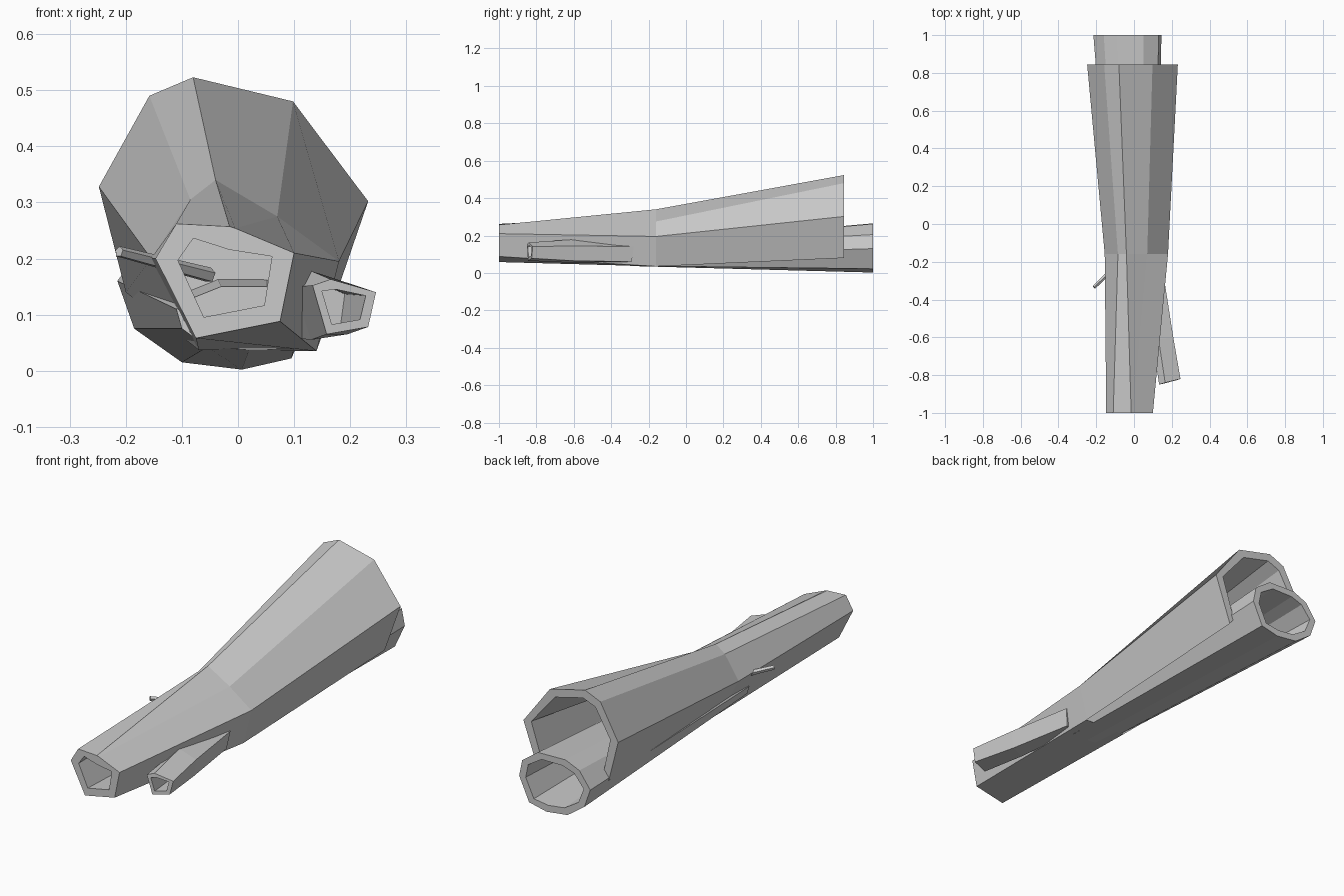
import bpy, bmesh
from mathutils import Vector

if "Cube" in bpy.data.objects:
    bpy.data.objects.remove(bpy.data.objects["Cube"])


def shell(name, rings, wall, cap, open_side=None):
    """Hollow faceted log: rings of 3D points, walls inset toward each ring centre.
    cap = ring index where the bore is plugged, open_side = (segment, side) left open."""
    bm = bmesh.new()
    n = len(rings[0])
    outer, inner = [], []
    for ring in rings:
        pts = [Vector(p) for p in ring]
        c = sum(pts, Vector()) / n
        outer.append([bm.verts.new(p) for p in pts])
        inner.append([bm.verts.new(p + (c - p).normalized() * min(wall, (c - p).length * 0.6))
                      for p in pts])
    last = len(rings) - 1
    for s in range(last):
        for i in range(n):
            j = (i + 1) % n
            if (s, i) == open_side:
                # close the wall edges along the split
                for k in (i, j):
                    bm.faces.new((outer[s][k], outer[s + 1][k], inner[s + 1][k], inner[s][k]))
                continue
            bm.faces.new((outer[s][i], outer[s][j], outer[s + 1][j], outer[s + 1][i]))
            bm.faces.new((inner[s][j], inner[s][i], inner[s + 1][i], inner[s + 1][j]))
    for r in (0, last):
        for i in range(n):
            j = (i + 1) % n
            if open_side and r == last and i == open_side[1]:
                continue
            bm.faces.new((outer[r][i], inner[r][i], inner[r][j], outer[r][j]))
    bm.faces.new(inner[cap])
    bmesh.ops.recalc_face_normals(bm, faces=bm.faces)
    me = bpy.data.meshes.new(name)
    bm.to_mesh(me)
    bm.free()
    ob = bpy.data.objects.new(name, me)
    bpy.context.collection.objects.link(ob)
    return ob


def at(y, pts):
    return [(x, y, z) for x, z in pts]


# main trunk, narrow at the front and flaring up at the back
front = [(-.075, .058), (.075, .088), (.10, .21), (-.005, .254), (-.015, .257),
         (-.11, .262), (-.147, .20)]
middle = [(-.07, .037), (.14, .035), (.18, .195), (.07, .275), (-.04, .34),
          (-.085, .305), (-.155, .20)]
back = [(-.2, .14), (.152, .08), (.232, .302), (.098, .48), (-.08, .523),
        (-.158, .49), (-.248, .328)]
shell("main_trunk", [at(-1, front), at(-.16, middle), at(.845, back)], .04, 1, (1, 0))

# lower trunk, opening at the back and running into the main trunk
low_back = [(.007, .002), (.095, .022), (.145, .13), (.13, .205), (.05, .262),
            (-.09, .265), (-.16, .235), (-.215, .16), (-.185, .075), (-.10, .015)]
low_front = [(.02, .037), (.10, .038), (.125, .09), (.11, .13), (.05, .15),
             (-.03, .15), (-.08, .13), (-.11, .11), (-.10, .075), (-.055, .042)]
shell("lower_trunk", [at(-.3, low_front), at(1, low_back)], .033, 0)

# broken side branch on the right
tip = [(.158, -.845, .065), (.232, -.825, .078), (.246, -.82, .14),
       (.165, -.84, .163), (.133, -.85, .152)]
mid = [(.13, -.62, .055), (.195, -.60, .065), (.208, -.60, .145),
       (.13, -.61, .178), (.10, -.62, .15)]
root = [(.09, -.3, .06), (.145, -.29, .06), (.158, -.28, .14),
        (.12, -.28, .15), (.08, -.3, .13)]
shell("side_branch", [tip, mid, root], .02, 1)

# thin twig piercing the left wall
a, b = Vector((-.212, -.335, .212)), Vector((-.05, -.18, .17))
bpy.ops.mesh.primitive_cone_add(vertices=5, radius1=.010, radius2=.014,
                                depth=(b - a).length, location=(a + b) / 2)
twig = bpy.context.object
twig.name = "twig"
twig.rotation_euler = (b - a).to_track_quat('Z', 'Y').to_euler()
